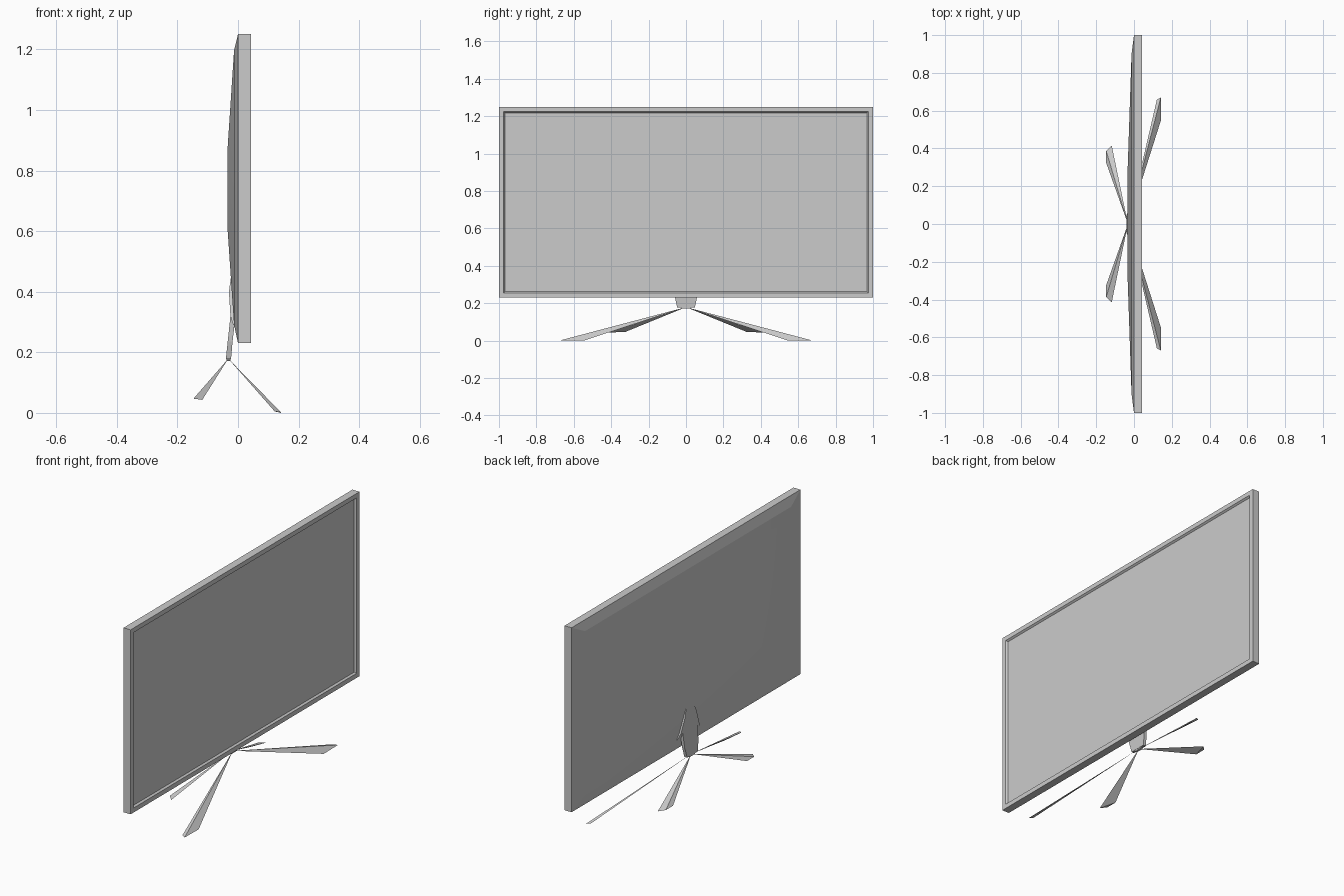
import bpy
import bmesh
import math

if "Cube" in bpy.data.objects:
    bpy.data.objects.remove(bpy.data.objects["Cube"])


def loft(name, rings, cap_start=True, cap_end=True, smooth=None):
    """Skin a list of equal-length point rings into one mesh object."""
    bm = bmesh.new()
    loops = [[bm.verts.new(p) for p in ring] for ring in rings]
    n = len(rings[0])
    for a, b in zip(loops, loops[1:]):
        for i in range(n):
            j = (i + 1) % n
            bm.faces.new((a[i], a[j], b[j], b[i]))
    if cap_start:
        bm.faces.new(loops[0][::-1])
    if cap_end:
        bm.faces.new(loops[-1])
    bmesh.ops.recalc_face_normals(bm, faces=bm.faces)
    mesh = bpy.data.meshes.new(name)
    bm.to_mesh(mesh)
    bm.free()
    obj = bpy.data.objects.new(name, mesh)
    bpy.context.collection.objects.link(obj)
    if smooth:
        bpy.context.view_layer.objects.active = obj
        obj.select_set(True)
        bpy.ops.object.shade_smooth_by_angle(angle=math.radians(smooth))
        obj.select_set(False)
    return obj


def upright(x, half, z0, z1):
    """Rectangle facing along x."""
    return [(x, -half, z0), (x, half, z0), (x, half, z1), (x, -half, z1)]


def flat(z, x0, x1, half):
    """Horizontal rectangle."""
    return [(x0, -half, z), (x1, -half, z), (x1, half, z), (x0, half, z)]


# Television housing: bulged back, flat rim, bezel and recessed screen
loft("housing", [
    upright(-0.035, 0.25, 0.615, 0.864),
    upright(-0.013, 0.90, 0.29, 1.197),
    upright(0.0, 1.0, 0.23, 1.25),
    upright(0.043, 1.0, 0.23, 1.25),
    upright(0.043, 0.975, 0.255, 1.225),
    upright(0.033, 0.968, 0.262, 1.218),
], cap_end=False, smooth=10)
loft("screen", [
    upright(0.033, 0.968, 0.262, 1.218),
    upright(0.029, 0.968, 0.262, 1.218),
])

# Neck plate under and behind the panel
loft("neck", [
    flat(0.178, -0.040, -0.023, 0.047),
    flat(0.235, -0.034, -0.018, 0.06),
    flat(0.32, -0.025, -0.008, 0.065),
])
# Low bracket joining the neck to the back
loft("neck_bracket", [
    flat(0.29, -0.016, -0.006, 0.10),
    flat(0.32, -0.025, -0.010, 0.08),
    flat(0.40, -0.030, -0.015, 0.05),
    flat(0.45, -0.023, -0.018, 0.03),
])

# Splayed legs: triangular blades widening from the hub to the tips
ROOT = (-0.032, 0.0, 0.179)
TIPS = {
    "front": [(0.121, 0.658, 0.005), (0.142, 0.67, 0.002), (0.142, 0.547, 0.0)],
    "rear": [(-0.118, 0.415, 0.043), (-0.147, 0.386, 0.047), (-0.147, 0.323, 0.047)],
}
for place, tip in TIPS.items():
    for side, s in (("left", -1), ("right", 1)):
        end = [(x, s * y, z) for x, y, z in tip]
        start = [tuple(r + 0.03 * (c - r) for r, c in zip(ROOT, p)) for p in end]
        loft(f"{place}_leg_{side}", [start, end])

# Small hub where the legs meet the neck
loft("leg_hub", [
    flat(0.171, -0.038, -0.025, 0.022),
    flat(0.181, -0.039, -0.024, 0.03),
])
